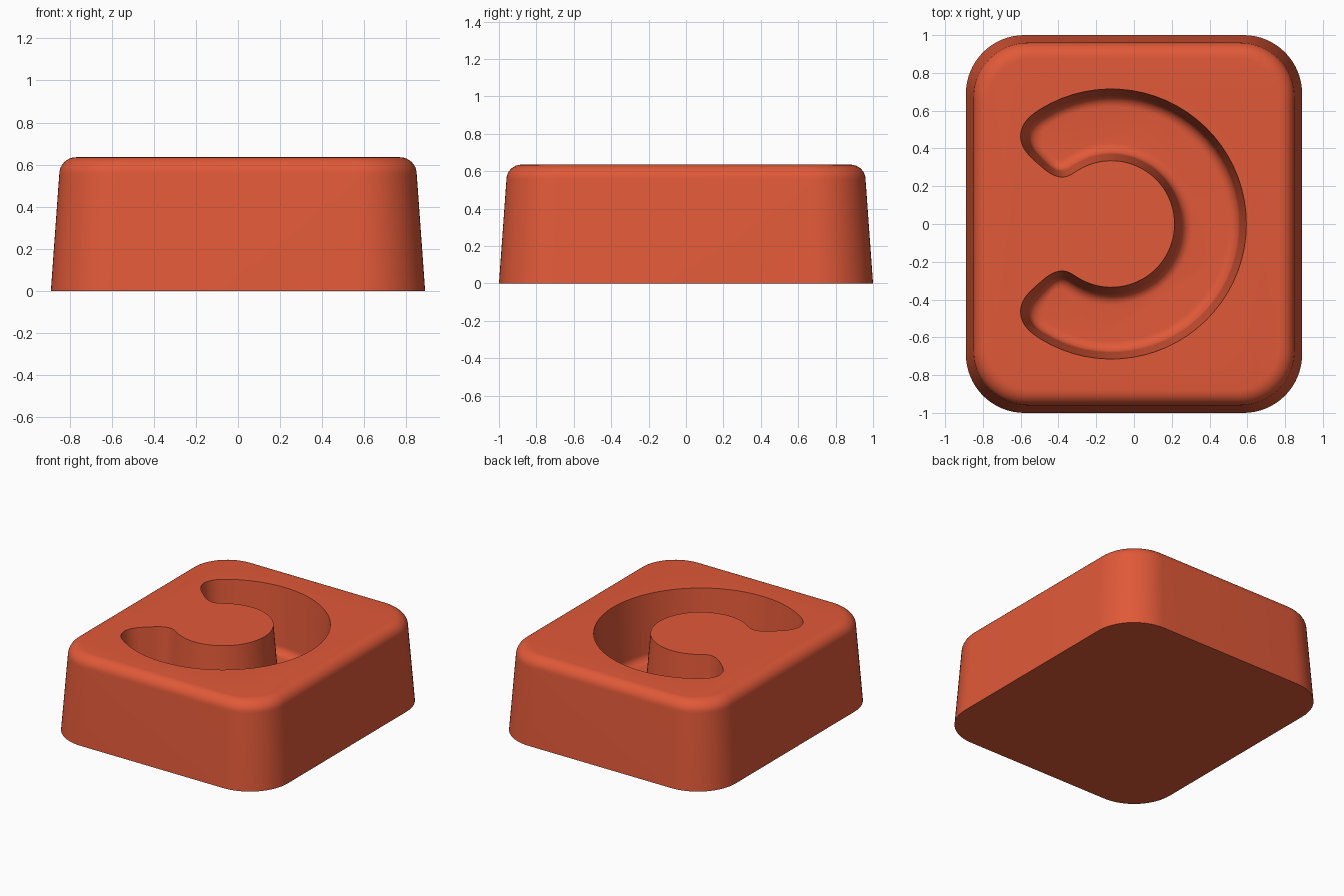
import bpy, bmesh
from math import sin, cos, pi, radians, copysign

cube = bpy.data.objects.get("Cube")
if cube:
    bpy.data.objects.remove(cube, do_unlink=True)

HEIGHT = 0.635
FLOOR = 0.16

clay = bpy.data.materials.new("terracotta_red")
clay.use_nodes = True
clay.diffuse_color = (0.75, 0.10, 0.04, 1)
clay.node_tree.nodes["Principled BSDF"].inputs["Base Color"].default_value = clay.diffuse_color


def block_outline(inset):
    """Rounded rectangle, shrunk by the inset."""
    radius = 0.31 - inset * 0.6
    hx, hy = 0.89 - inset - radius, 1.0 - inset - radius
    points = []
    for k, (sx, sy) in enumerate([(1, 1), (-1, 1), (-1, -1), (1, -1)]):
        for i in range(17):
            a = (k + i / 16) * pi / 2
            points.append((sx * hx + radius * cos(a), sy * hy + radius * sin(a)))
    return points


def groove_outline(inset):
    """Open ring with squarish rounded ends, shrunk by the inset."""
    mid, half = 0.525, 0.19 - inset
    start = radians(122)
    reach = radians(18.5) - inset / mid
    polar = []
    # outer arc, then the end cap turning inwards, then the inner arc
    for i in range(48):
        polar.append((mid + half, start * (2 * i / 48 - 1)))
    for i in range(33):
        t = pi * i / 32
        c, s = cos(t), abs(sin(t))
        bulge = s ** (2 / 3)
        r = mid + half * copysign(abs(c) ** (2 / 3), c)
        polar.append((r, start + bulge * (reach - radians(2.5) * c)))
    for i in range(1, 48):
        polar.append((mid - half, start * (1 - 2 * i / 48)))
    for i in range(33):
        t = pi * (1 - i / 32)
        c, s = cos(t), abs(sin(t))
        bulge = s ** (2 / 3)
        r = mid + half * copysign(abs(c) ** (2 / 3), c)
        polar.append((r, -start - bulge * (reach - radians(2.5) * c)))
    return [(r * cos(a) - 0.12, r * sin(a)) for r, a in polar[:-1]]


def loft(name, outline, levels):
    """Closed solid through the outline at each (inset, height)."""
    bm = bmesh.new()
    rings = [[bm.verts.new((x, y, z)) for x, y in outline(inset)] for inset, z in levels]
    for low, high in zip(rings, rings[1:]):
        for i in range(len(low)):
            j = (i + 1) % len(low)
            bm.faces.new((low[i], low[j], high[j], high[i]))
    bm.faces.new(rings[0][::-1])
    bm.faces.new(rings[-1])
    bmesh.ops.remove_doubles(bm, verts=bm.verts, dist=1e-5)
    bmesh.ops.recalc_face_normals(bm, faces=bm.faces)
    mesh = bpy.data.meshes.new(name)
    bm.to_mesh(mesh)
    bm.free()
    mesh.materials.append(clay)
    obj = bpy.data.objects.new(name, mesh)
    bpy.context.collection.objects.link(obj)
    return obj


quarter = [i / 8 * pi / 2 for i in range(9)]

# Tapered block with a rounded top edge
block = loft("mould_block", block_outline,
             [(0, 0)] + [(0.12 - 0.08 * cos(t), HEIGHT - 0.08 + 0.08 * sin(t)) for t in quarter])

# Tapered groove with a rounded floor edge, cut from the top
cutter = loft("groove_cutter", groove_outline,
              [(0.095 - 0.06 * sin(t), FLOOR + 0.06 - 0.06 * cos(t)) for t in quarter]
              + [(-0.01, HEIGHT + 0.12)])
cutter.hide_render = True

cut = block.modifiers.new("groove", "BOOLEAN")
cut.operation = "DIFFERENCE"
cut.solver = "EXACT"
cut.object = cutter
bpy.ops.object.select_all(action="DESELECT")
block.select_set(True)
bpy.context.view_layer.objects.active = block
bpy.ops.object.modifier_apply(modifier=cut.name)
bpy.data.objects.remove(cutter, do_unlink=True)
bpy.ops.object.shade_smooth_by_angle(angle=radians(35))
